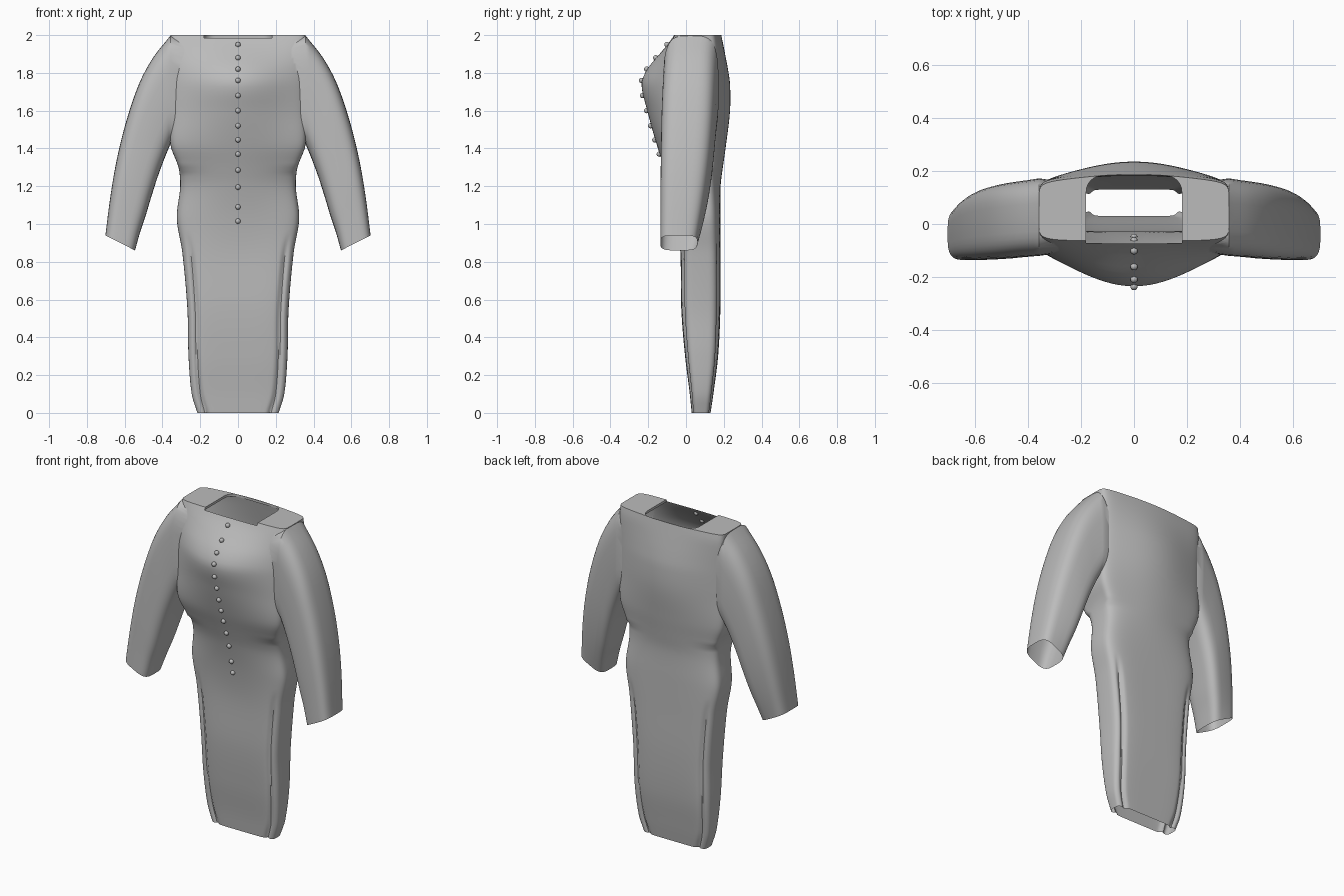
import bpy, bmesh, math
from mathutils import Vector

if "Cube" in bpy.data.objects:
    bpy.data.objects.remove(bpy.data.objects["Cube"])

fabric = bpy.data.materials.new("grey_fabric")
fabric.use_nodes = True
GREY = (0.5, 0.5, 0.5, 1)
fabric.diffuse_color = GREY
fabric.node_tree.nodes["Principled BSDF"].inputs["Base Color"].default_value = GREY


def spline(rows, t):
    """Smooth curve through rows, each keyed by its first value."""
    k = 0
    while k < len(rows) - 2 and t > rows[k + 1][0]:
        k += 1
    a, b = rows[k], rows[k + 1]
    before, after = rows[max(k - 1, 0)], rows[min(k + 2, len(rows) - 1)]
    h = b[0] - a[0]
    s = (t - a[0]) / h
    out = []
    for p, q, r, w in zip(before[1:], a[1:], b[1:], after[1:]):
        m0 = (r - p) / (b[0] - before[0]) * h
        m1 = (w - q) / (after[0] - a[0]) * h
        out.append(q * (1 + 2 * s) * (1 - s) ** 2 + r * s * s * (3 - 2 * s)
                   + m0 * s * (1 - s) ** 2 - m1 * s * s * (1 - s))
    return out


def power(v, e):
    return math.copysign(abs(v) ** e, v)


def loft(name, rings):
    """Closed tube through equal rings, with a cap at each end."""
    bm = bmesh.new()
    loops = [[bm.verts.new(p) for p in ring] for ring in rings]
    for low, high in zip(loops, loops[1:]):
        for i in range(len(low)):
            j = (i + 1) % len(low)
            bm.faces.new((low[i], low[j], high[j], high[i]))
    bm.faces.new(loops[0])
    bm.faces.new(loops[-1])
    bmesh.ops.recalc_face_normals(bm, faces=bm.faces)
    return finish(name, bm)


def finish(name, bm):
    mesh = bpy.data.meshes.new(name)
    bm.to_mesh(mesh)
    bm.free()
    mesh.materials.append(fabric)
    obj = bpy.data.objects.new(name, mesh)
    bpy.context.collection.objects.link(obj)
    return obj


def combine(target, tool, operation):
    mod = target.modifiers.new("join", 'BOOLEAN')
    mod.operation, mod.object, mod.solver = operation, tool, 'EXACT'
    bpy.context.view_layer.objects.active = target
    bpy.ops.object.modifier_apply(modifier=mod.name)
    bpy.data.objects.remove(tool)


# Body: height, half width, front centre, front edge, back centre, back edge
BODY = [
    (0, .215, .03, .03, .13, .13),
    (.1, .245, .02, .02, .145, .145),
    (.3, .262, -.005, -.005, .17, .17),
    (.55, .268, -.025, -.025, .182, .18),
    (.85, .295, -.03, -.03, .182, .18),
    (1.03, .324, -.05, -.035, .182, .175),
    (1.2, .306, -.085, -.05, .183, .165),
    (1.3, .315, -.115, -.08, .195, .165),
    (1.42, .358, -.155, -.115, .212, .17),
    (1.6, .358, -.205, -.12, .233, .17),
    (1.74, .358, -.235, -.115, .233, .17),
    (1.82, .358, -.205, -.105, .222, .17),
    (1.9, .358, -.14, -.09, .207, .17),
    (1.96, .358, -.09, -.075, .195, .168),
    (2, .358, -.065, -.06, .187, .16),
]
SIDE = 28


def body_ring(z):
    w, fc, fe, bc, be = spline(BODY, z)
    mid = (fe + be) / 2
    p = 5 if z < 1.3 else 9
    crease = min(max((.95 - z) / .15, 0), 1) * .014
    ring = []
    for centre, edge, sign in ((fc, fe, 1), (bc, be, -1)):
        for i in range(2 * SIDE):
            u = -sign * math.cos(math.pi * i / (2 * SIDE))
            y = edge + (centre - edge) * math.cos(u * math.pi / 2) ** 1.3
            depth = (y - mid) * max(1 - abs(u) ** p, 0) ** (1 / p)
            # groove between the flat panel and the side of the skirt
            groove = crease * math.exp(-((abs(u) * w - w + .045) / .013) ** 2)
            ring.append((u * w, mid + depth + sign * groove, z))
    return ring


dress = loft("dress", [body_ring(2 * i / 80) for i in range(81)])

# Sleeve: step, outer x and z, inner x and z, front y, back y
SLEEVE = [
    (0, .357, 1.998, .357, 1.425, -.12, .172),
    (1, .45, 1.88, .39, 1.345, -.125, .162),
    (2, .525, 1.74, .425, 1.25, -.13, .152),
    (3, .59, 1.55, .46, 1.14, -.133, .138),
    (4, .64, 1.35, .49, 1.04, -.135, .118),
    (5, .675, 1.15, .52, .95, -.135, .092),
    (6, .702, .94, .545, .86, -.136, .06),
]


def sleeve_ring(t, side, inset=0):
    ox, oz, ix, iz, front, back = spline(SLEEVE, t)
    outer, inner = Vector((ox, 0, oz)), Vector((ix, 0, iz))
    ring = []
    for i in range(40):
        a = math.tau * i / 40
        c, s = power(math.cos(a), .55), power(math.sin(a), .55)
        v = (outer + inner) / 2 + (outer - inner) / 2 * c * (1 - inset)
        y = (front + back) / 2 + (back - front) / 2 * s * (1 - inset)
        ring.append((side * (v.x - inset), y, v.z))
    return ring


for side in (1, -1):
    rings = [sleeve_ring(0, side, .08)] + [sleeve_ring(i / 4, side) for i in range(25)]
    combine(dress, loft("sleeve", rings), 'UNION')

# Neck opening with rounded back corners
outline = [(-.18, -.2), (.18, -.2)]
for cx, start in ((.12, 0), (-.12, 90)):
    for i in range(7):
        a = math.radians(start + 15 * i)
        outline.append((cx + .06 * math.cos(a), .122 + .06 * math.sin(a)))
neck = loft("neck_cutter", [[(x, y, z) for x, y in outline] for z in (1.985, 2.1)])
combine(dress, neck, 'DIFFERENCE')

# Open the neck, hem and cuffs
bm = bmesh.new()
bm.from_mesh(dress.data)
caps = []
for f in bm.faces:
    c = f.calc_center_median()
    neck_floor = abs(c.x) < .2 and 1.98 < c.z < 1.99 and f.normal.z > .95
    hem = c.z < .002 and f.normal.z < -.9
    cuff = abs(c.x) > .5 and c.z < 1 and len(f.verts) > 12
    if neck_floor or hem or cuff:
        caps.append(f)
bmesh.ops.delete(bm, geom=caps, context='FACES')
bm.to_mesh(dress.data)
bm.free()

# Buttons down the front
bm = bmesh.new()
for z in (1.95, 1.88, 1.82, 1.76, 1.68, 1.6, 1.52, 1.445, 1.37, 1.285, 1.195, 1.09, 1.015):
    made = bmesh.ops.create_uvsphere(bm, u_segments=14, v_segments=8, radius=.014)
    bmesh.ops.translate(bm, verts=made["verts"], vec=(0, spline(BODY, z)[1] - .003, z))
buttons = finish("buttons", bm)

for obj in (dress, buttons):
    bpy.ops.object.select_all(action='DESELECT')
    obj.select_set(True)
    bpy.context.view_layer.objects.active = obj
    bpy.ops.object.shade_smooth_by_angle(angle=math.radians(35))
